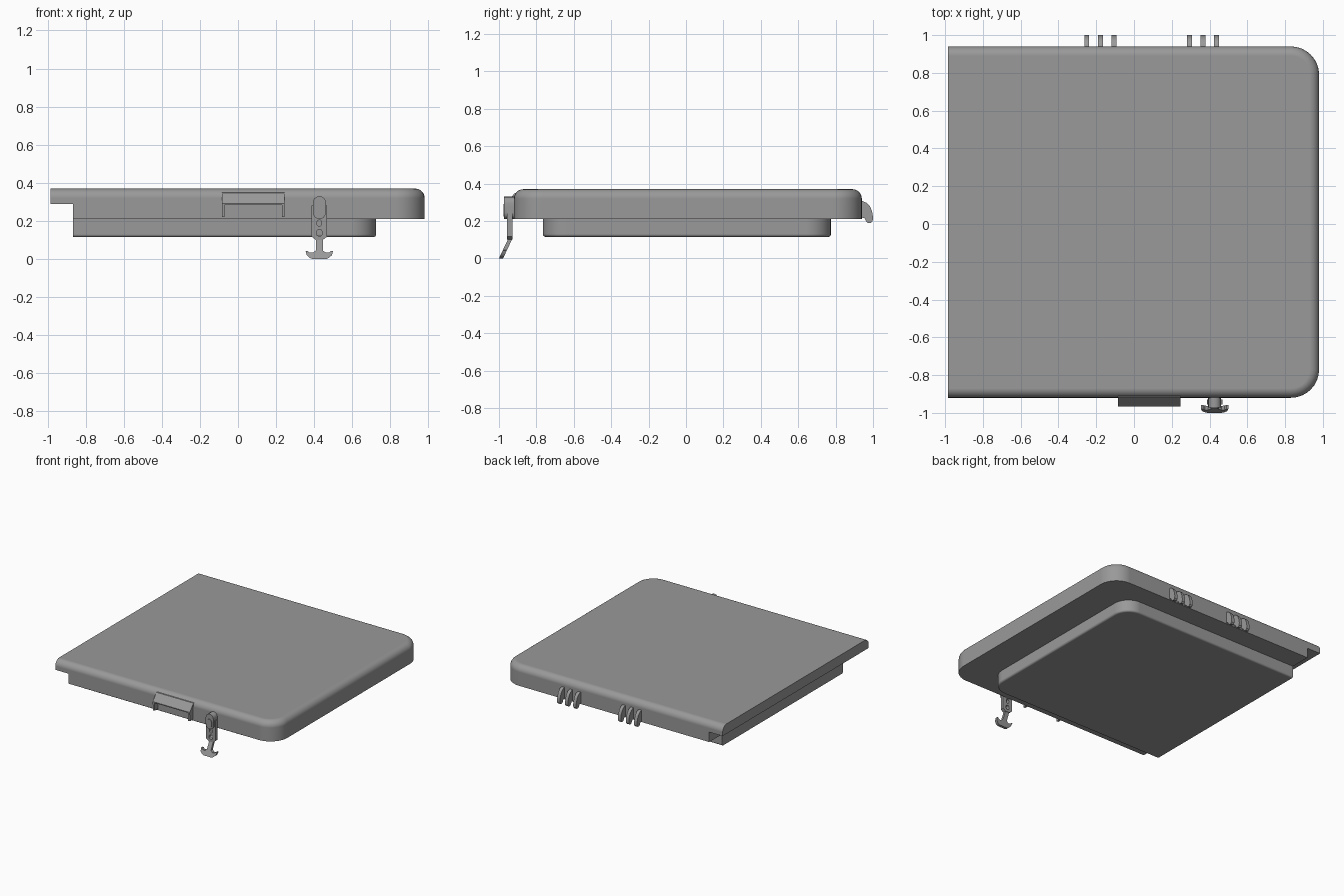
import bpy, bmesh, math

if "Cube" in bpy.data.objects:
    bpy.data.objects.remove(bpy.data.objects["Cube"])

# Dark grey for the whole model
GREY = bpy.data.materials.new('dark_grey')
GREY.diffuse_color = (0.32, 0.32, 0.32, 1)
GREY.use_nodes = True
GREY.node_tree.nodes["Principled BSDF"].inputs["Base Color"].default_value = GREY.diffuse_color


def finish(name, bm, angle=35):
    bmesh.ops.recalc_face_normals(bm, faces=bm.faces)
    me = bpy.data.meshes.new(name)
    bm.to_mesh(me)
    bm.free()
    me.materials.append(GREY)
    ob = bpy.data.objects.new(name, me)
    bpy.context.collection.objects.link(ob)
    smooth(ob, angle)
    return ob


def smooth(ob, angle=35):
    bpy.ops.object.select_all(action='DESELECT')
    ob.select_set(True)
    bpy.context.view_layer.objects.active = ob
    bpy.ops.object.shade_smooth_by_angle(angle=math.radians(angle))


def arc(cx, cy, r, a0, a1, n=8):
    return [(cx + r * math.cos(math.radians(a0 + (a1 - a0) * i / n)),
             cy + r * math.sin(math.radians(a0 + (a1 - a0) * i / n))) for i in range(n + 1)]


def slab(name, x0, x1, y0, y1, r, levels):
    """Plate with square left corners, round right corners; levels are (z, inset)."""
    bm = bmesh.new()
    rings = []
    for z, d in levels:
        pts = [(x0, y0 + d)] + arc(x1 - r, y0 + r, r - d, -90, 0) \
            + arc(x1 - r, y1 - r, r - d, 0, 90) + [(x0, y1 - d)]
        rings.append([bm.verts.new((x, y, z)) for x, y in pts])
    n = len(rings[0])
    for a, b in zip(rings, rings[1:]):
        for i in range(n - 1):
            bm.faces.new((a[i], a[i + 1], b[i + 1], b[i]))
    bm.faces.new([r_[0] for r_ in rings] + [r_[-1] for r_ in reversed(rings)])
    bm.faces.new(rings[0])
    bm.faces.new(rings[-1])
    return finish(name, bm)


def prism(name, pts, lo, hi, axis='Y', bend=None):
    """Extrude a profile: (x, z) along Y, or (y, z) along X."""
    bm = bmesh.new()
    put = (lambda p, t: (p[0], t, p[1])) if axis == 'Y' else (lambda p, t: (t, p[0], p[1]))
    a = [bm.verts.new(put(p, lo)) for p in pts]
    b = [bm.verts.new(put(p, hi)) for p in pts]
    for i in range(len(pts)):
        j = (i + 1) % len(pts)
        bm.faces.new((a[i], a[j], b[j], b[i]))
    bm.faces.new(a)
    bm.faces.new(b)
    if bend:
        for v in bm.verts:
            v.co.y += bend[1] * (bend[0] - v.co.z)
    return finish(name, bm)


def box(x0, x1, z0, z1):
    return [(x0, z0), (x1, z0), (x1, z1), (x0, z1)]


def capsule(cx, z0, z1, r):
    return arc(cx, z1 - r, r, 0, 180) + arc(cx, z0 + r, r, 180, 360)


def cut(ob, cutter):
    cutter.hide_render = True
    m = ob.modifiers.new('cut', 'BOOLEAN')
    m.operation, m.solver, m.object = 'DIFFERENCE', 'EXACT', cutter
    bpy.context.view_layer.objects.active = ob
    bpy.ops.object.modifier_apply(modifier=m.name)
    bpy.data.objects.remove(cutter)
    smooth(ob)


def flatten_shading(ob):
    """Keep the big flat faces evenly shaded beside their rounded edges."""
    m = ob.modifiers.new('weighted', 'WEIGHTED_NORMAL')
    m.keep_sharp, m.weight = True, 100


def rounded(z, r, s):
    return [(z + s * r * math.sin(t), r * (1 - math.cos(t)))
            for t in [i * math.pi / 12 for i in range(7)]]


# Lid plate with rounded top edge and stepped overhang on the left
lid = slab('lid', -0.985, 0.98, -0.92, 0.94, 0.15, [(0.21, 0)] + rounded(0.32, 0.05, 1))
cut(lid, prism('step_cutter', box(-1.2, -0.865, 0.1, 0.29), -1.2, 1.2))
flatten_shading(lid)

# Plug under the lid
plug = slab('inner_plug', -0.865, 0.725, -0.765, 0.775, 0.13,
            [(0.21, 0)] + rounded(0.10 + 0.03, 0.015, -1))
flatten_shading(plug)

# Finger grip on the front: sloped ledge and two end legs
prism('grip_ledge', [(-0.9, 0.352), (-0.917, 0.348), (-0.965, 0.292), (-0.965, 0.285), (-0.9, 0.285)],
      -0.085, 0.245, 'X')
for side, x in (('left', -0.085), ('right', 0.23)):
    prism('grip_leg_' + side, [(-0.91, 0.29), (-0.965, 0.29), (-0.962, 0.22), (-0.91, 0.22)],
          x, x + 0.015, 'X')

# Hanging latch: mount, slotted strap, bent neck with anchor-shaped pull
LX = 0.427
prism('latch_mount', capsule(LX, 0.21, 0.33, 0.034), -0.972, -0.915)
prism('latch_pin', capsule(LX, 0.225, 0.29, 0.022), -0.977, -0.965)
strap = prism('latch_strap', [(LX - 0.018, 0.1), (LX + 0.018, 0.1), (LX + 0.041, 0.118),
                              (LX + 0.041, 0.28), (LX - 0.041, 0.28), (LX - 0.041, 0.118)],
              -0.956, -0.928)
cut(strap, prism('slot_cutter', capsule(LX, 0.172, 0.205, 0.012), -1.1, -0.8))
cut(strap, prism('hole_cutter', capsule(LX, 0.12, 0.156, 0.015), -1.1, -0.8))
half = [(0.018, 0.1), (0.018, 0.045), (0.035, 0.033), (0.052, 0.034), (0.062, 0.043),
        (0.072, 0.043), (0.066, 0.02), (0.05, 0.006), (0.036, 0.0)]
prism('latch_pull', [(LX + x, z) for x, z in half] + [(LX - x, z) for x, z in reversed(half)],
      -0.953, -0.931, bend=(0.1, -0.47))

# Hinge hooks on the back, two groups of three
hook = [(0.92, 0.307), (0.945, 0.306), (0.968, 0.296), (0.985, 0.276), (0.995, 0.25),
        (1.0, 0.22), (0.998, 0.2), (0.988, 0.189), (0.972, 0.19), (0.962, 0.2),
        (0.955, 0.215), (0.92, 0.222)]
for g, cx in (('left', -0.178), ('right', 0.365)):
    for i in range(3):
        x = cx + (i - 1) * 0.072
        prism(f'hinge_hook_{g}_{i + 1}', hook, x - 0.013, x + 0.013, 'X')
